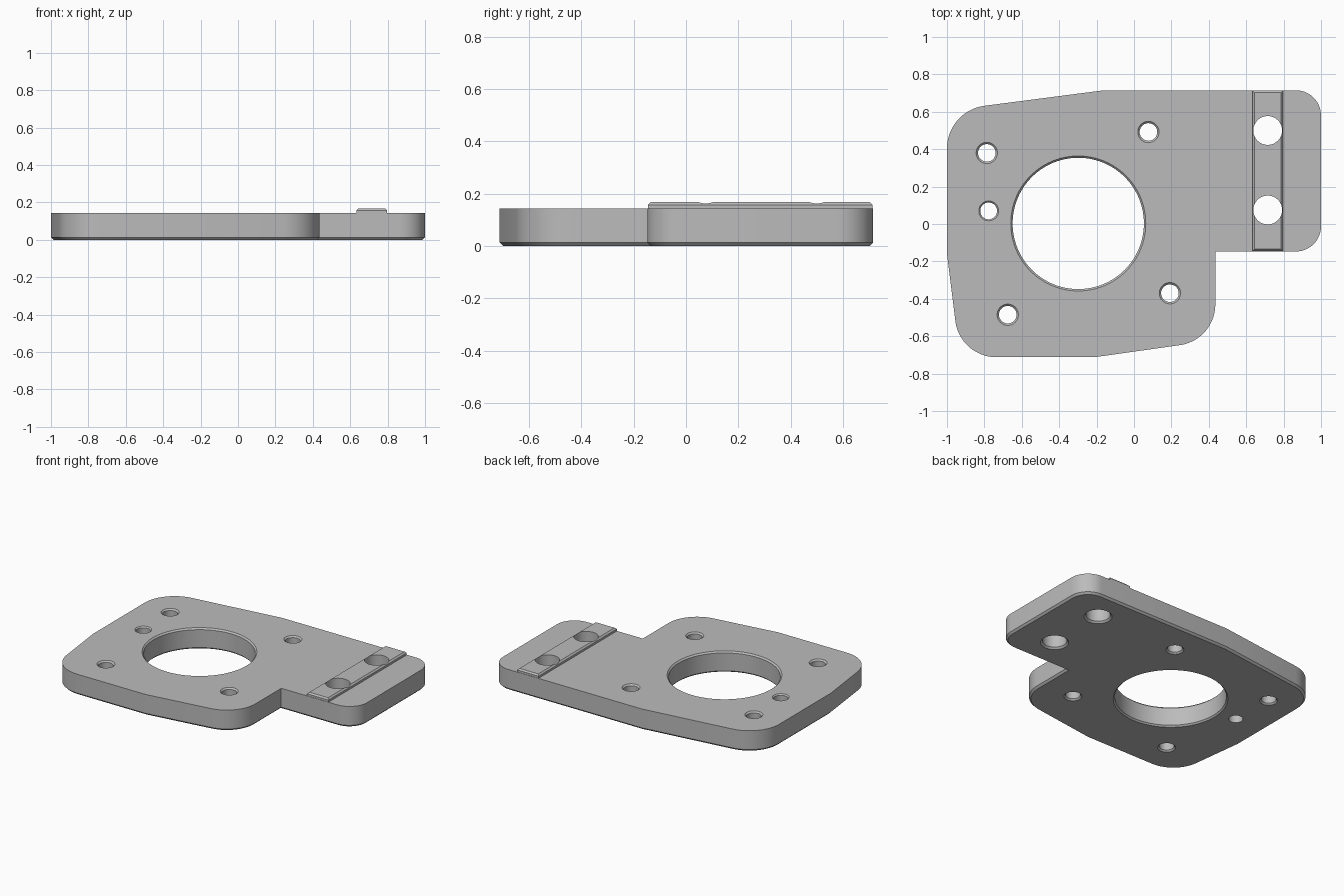
import bpy, bmesh, math
from mathutils import Vector

if "Cube" in bpy.data.objects:
    bpy.data.objects.remove(bpy.data.objects["Cube"])

T = 0.144       # plate thickness
CH = 0.013      # chamfer size

grey = bpy.data.materials.new("machined grey")
grey.diffuse_color = (0.5, 0.5, 0.5, 1)
grey.use_nodes = True
grey.node_tree.nodes["Principled BSDF"].inputs["Base Color"].default_value = grey.diffuse_color


def make_object(name, bm):
    bmesh.ops.recalc_face_normals(bm, faces=bm.faces)
    me = bpy.data.meshes.new(name)
    bm.to_mesh(me)
    bm.free()
    ob = bpy.data.objects.new(name, me)
    bpy.context.collection.objects.link(ob)
    me.materials.append(grey)
    return ob


def fillet(prev, corner, nxt, r, seg=14):
    """Points of a rounded corner tangent to both neighbouring lines."""
    p = Vector(corner)
    a = (Vector(prev) - p).normalized()
    b = (Vector(nxt) - p).normalized()
    half = a.angle(b) / 2
    start = p + a * (r / math.tan(half))
    centre = p + (a + b).normalized() * (r / math.sin(half))
    v = start - centre
    turn = math.pi - 2 * half
    if a.x * b.y - a.y * b.x > 0:
        turn = -turn
    out = []
    for i in range(seg + 1):
        t = turn * i / seg
        c, s = math.cos(t), math.sin(t)
        out.append(centre + Vector((v.x * c - v.y * s, v.x * s + v.y * c)))
    return out


def extrude_profile(name, pts, z0, z1, bevel_z):
    """Prism with the rim at height bevel_z chamfered."""
    bm = bmesh.new()
    face = bm.faces.new([bm.verts.new((p[0], p[1], z0)) for p in pts])
    res = bmesh.ops.extrude_face_region(bm, geom=[face])
    for v in res["geom"]:
        if isinstance(v, bmesh.types.BMVert):
            v.co.z = z1
    rim = [e for e in bm.edges if all(abs(v.co.z - bevel_z) < 1e-5 for v in e.verts)]
    bmesh.ops.bevel(bm, geom=rim, offset=CH if bevel_z == 0 else 0.01,
                    offset_type='OFFSET', segments=1, affect='EDGES', profile=0.5)
    return make_object(name, bm)


def hole_cutter(x, y, r, top, bottom, seg):
    """Turned cutter with optional chamfer flares at top and bottom."""
    prof = [(r + bottom, -0.05), (r + bottom, 0), (r, bottom),
            (r, T - top), (r + top, T), (r + top, 0.25)]
    if bottom == 0:
        prof = [prof[0]] + prof[3:]
    if top == 0:
        prof = prof[:-3] + [prof[-1]]
    bm = bmesh.new()
    rings = [[bm.verts.new((x + q * math.cos(2 * math.pi * i / seg),
                            y + q * math.sin(2 * math.pi * i / seg), z))
              for i in range(seg)] for q, z in prof]
    for lo, hi in zip(rings, rings[1:]):
        for i in range(seg):
            j = (i + 1) % seg
            bm.faces.new((lo[i], lo[j], hi[j], hi[i]))
    bm.faces.new(rings[0][::-1])
    bm.faces.new(rings[-1])
    return make_object("hole_cutter", bm)


def boolean(target, tool, op):
    mod = target.modifiers.new(op, 'BOOLEAN')
    mod.operation, mod.object, mod.solver = op, tool, 'EXACT'
    bpy.context.view_layer.objects.active = target
    bpy.ops.object.modifier_apply(modifier=mod.name)
    bpy.data.objects.remove(tool, do_unlink=True)


# Plate outline: corner x, y and fillet radius
corners = [(-1, 0.606, 0.23), (-1, -0.16, 0), (-0.931, -0.712, 0.22),
           (-0.21, -0.712, 0), (0.435, -0.621, 0.22), (0.435, -0.147, 0),
           (1, -0.147, 0.135), (1, 0.715, 0.135), (-0.16, 0.715, 0)]
outline = []
for i, (x, y, r) in enumerate(corners):
    if r:
        outline += fillet(corners[i - 1][:2], (x, y),
                          corners[(i + 1) % len(corners)][:2], r)
    else:
        outline.append((x, y))
plate = extrude_profile("mounting_plate", outline, 0, T, 0)

# Raised locating rail across the arm
rail = extrude_profile("locating_rail",
                       [(0.633, -0.145), (0.797, -0.145), (0.797, 0.713), (0.633, 0.713)],
                       0.1, 0.168, 0.168)
boolean(plate, rail, 'UNION')

# Holes: x, y, radius, top chamfer, bottom chamfer, sides
holes = [(-0.298, 0.003, 0.351, 0.01, 0.01, 96),
         (-0.787, 0.38, 0.047, 0.01, 0.01, 40),
         (0.077, 0.492, 0.047, 0.01, 0.01, 40),
         (0.192, -0.37, 0.047, 0.01, 0.01, 40),
         (-0.675, -0.485, 0.047, 0.01, 0.01, 40),
         (-0.777, 0.07, 0.045, 0.008, 0, 40),
         (0.715, 0.50, 0.077, 0, 0.012, 48),
         (0.715, 0.075, 0.077, 0, 0.012, 48)]
for h in holes:
    boolean(plate, hole_cutter(*h), 'DIFFERENCE')

# Smooth arcs, crisp edges
bpy.ops.object.select_all(action='DESELECT')
plate.select_set(True)
bpy.context.view_layer.objects.active = plate
bpy.ops.object.shade_smooth_by_angle(angle=math.radians(25))
